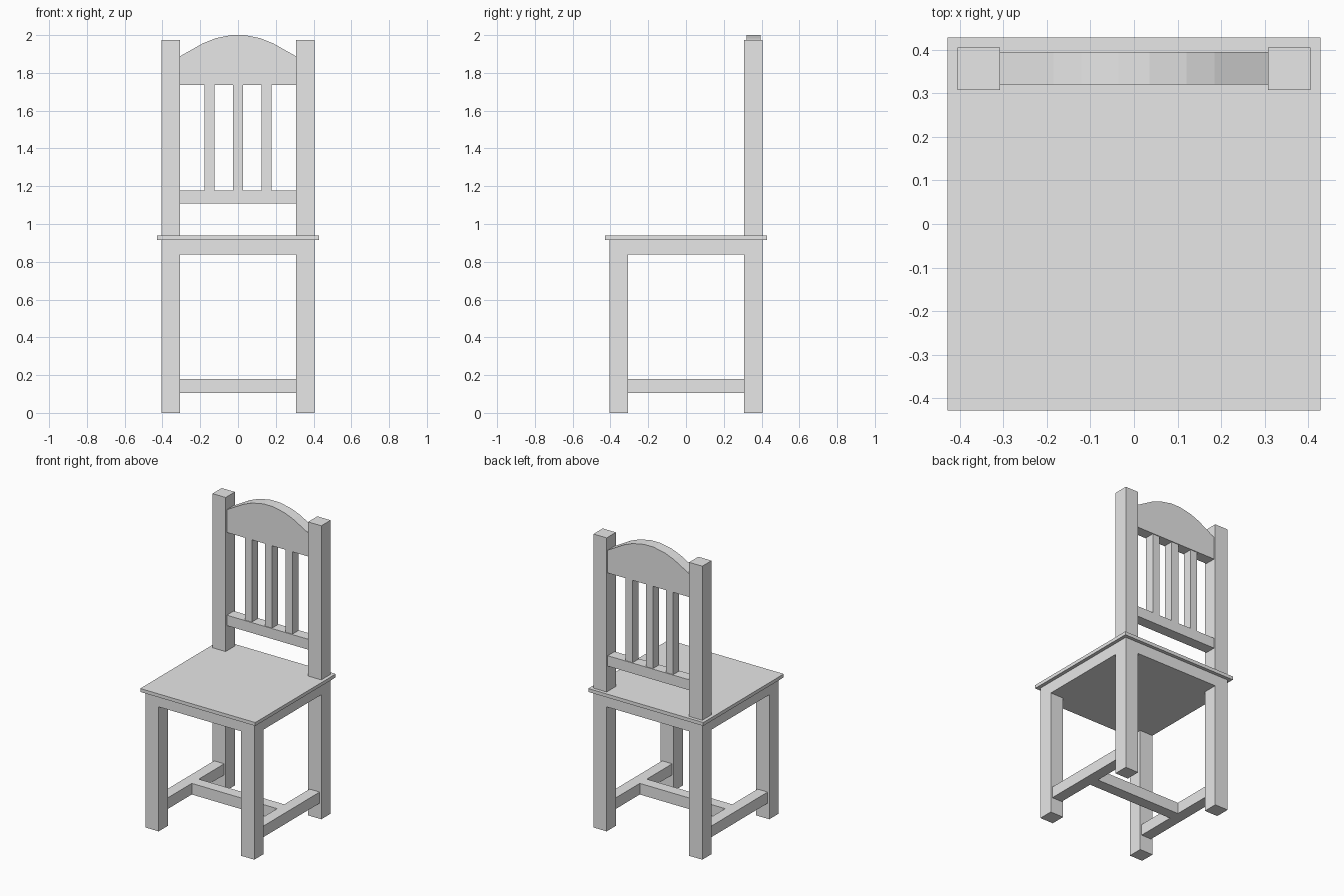
import bpy
import bmesh

if "Cube" in bpy.data.objects:
    bpy.data.objects.remove(bpy.data.objects["Cube"])

grey = bpy.data.materials.new("plain grey")
grey.diffuse_color = (0.8, 0.8, 0.8, 1.0)
grey.use_nodes = True
grey.node_tree.nodes["Principled BSDF"].inputs["Base Color"].default_value = grey.diffuse_color


def finish(name, bm):
    bmesh.ops.recalc_face_normals(bm, faces=bm.faces)
    mesh = bpy.data.meshes.new(name)
    bm.to_mesh(mesh)
    bm.free()
    mesh.materials.append(grey)
    obj = bpy.data.objects.new(name, mesh)
    bpy.context.collection.objects.link(obj)
    return obj


def box(name, x, y, z):
    """Box from its (low, high) range on each axis."""
    bm = bmesh.new()
    bmesh.ops.create_cube(bm, size=1)
    for v in bm.verts:
        for i, (low, high) in enumerate((x, y, z)):
            v.co[i] = high if v.co[i] > 0 else low
    return finish(name, bm)


OUT, IN = 0.405, 0.307      # outer and inner faces of the legs
RAIL_Y = (0.32, 0.394)      # depth of the back rails

# Legs, rear posts and side stretchers
for side, s in (("left", -1), ("right", 1)):
    x = sorted((s * IN, s * OUT))
    box(side + "_front_leg", x, (-OUT, -IN), (0, 0.915))
    box(side + "_back_post", x, (IN, OUT), (0, 1.975))
    box(side + "_stretcher", sorted((s * 0.318, s * 0.393)), (-IN, IN), (0.105, 0.18))

# Cross stretcher joining the side stretchers
box("cross_stretcher", (-0.318, 0.318), (-0.0375, 0.0375), (0.105, 0.18))

# Seat board and the solid frame under it, flush with the legs
box("seat", (-0.428, 0.428), (-0.428, 0.428), (0.915, 0.938))
box("seat_frame_wide", (-IN, IN), (-OUT, OUT), (0.838, 0.915))
for side, s in (("left", -1), ("right", 1)):
    box(side + "_seat_frame", sorted((s * IN, s * OUT)), (-IN, IN), (0.838, 0.915))

# Back: lower rail and three slats
box("lower_back_rail", (-IN, IN), RAIL_Y, (1.108, 1.178))
for i in (-1, 0, 1):
    c = i * 0.151
    box("back_slat", (c - 0.026, c + 0.026), (0.325, 0.389), (1.178, 1.735))

# Arched crest rail, its half profile mirrored and extruded in depth
half = [(IN, 1.735), (IN, 1.888), (0.185, 1.957), (0.12, 1.983), (0.035, 2.0)]
outline = half + [(-x, z) for x, z in reversed(half)]
bm = bmesh.new()
face = bm.faces.new([bm.verts.new((x, RAIL_Y[0], z)) for x, z in outline])
ext = bmesh.ops.extrude_face_region(bm, geom=[face])
moved = [g for g in ext["geom"] if isinstance(g, bmesh.types.BMVert)]
bmesh.ops.translate(bm, verts=moved, vec=(0, RAIL_Y[1] - RAIL_Y[0], 0))
if not face.is_valid or len([f for f in bm.faces if len(f.verts) == len(outline)]) < 2:
    bm.faces.new([v for v in bm.verts if v not in moved])
finish("crest_rail", bm)
